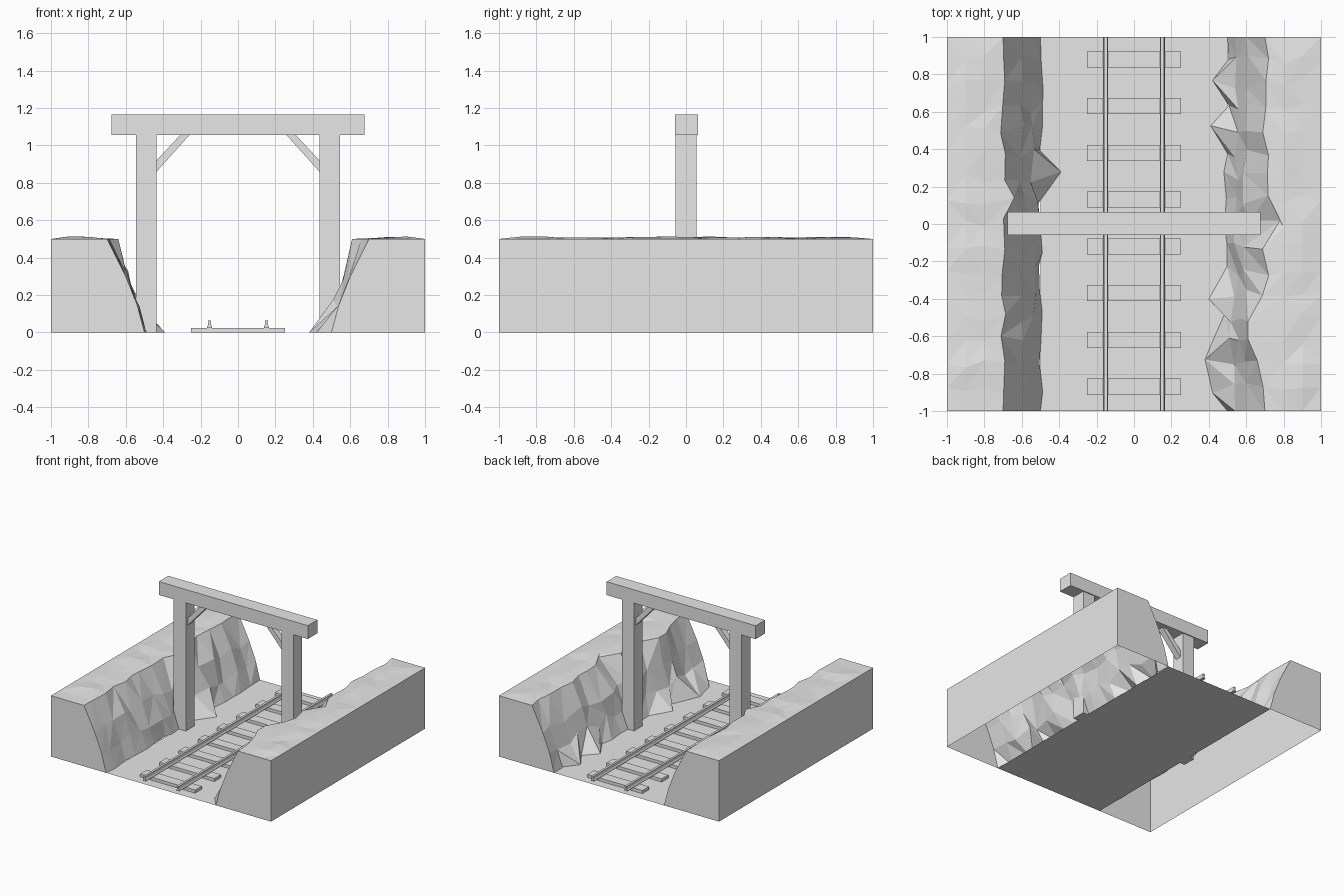
import bpy, bmesh, random

old = bpy.data.objects.get("Cube")
if old:
    bpy.data.objects.remove(old, do_unlink=True)

random.seed(4)
GREY = (0.8, 0.8, 0.8, 1)
grey = bpy.data.materials.new("plain_grey")
grey.use_nodes = True
grey.diffuse_color = GREY
grey.node_tree.nodes["Principled BSDF"].inputs["Base Color"].default_value = GREY


def finish(name, bm, recalc=True):
    if recalc:
        bmesh.ops.recalc_face_normals(bm, faces=bm.faces[:])
    mesh = bpy.data.meshes.new(name)
    bm.to_mesh(mesh)
    bm.free()
    mesh.materials.append(grey)
    obj = bpy.data.objects.new(name, mesh)
    bpy.context.collection.objects.link(obj)
    return obj


def prism(name, profile, y0, y1):
    """Extrude an (x, z) outline along y."""
    bm = bmesh.new()
    face = bm.faces.new([bm.verts.new((x, y0, z)) for x, z in profile])
    ext = bmesh.ops.extrude_face_region(bm, geom=[face])
    moved = [v for v in ext["geom"] if isinstance(v, bmesh.types.BMVert)]
    bmesh.ops.translate(bm, verts=moved, vec=(0, y1 - y0, 0))
    return finish(name, bm)


def box(name, x0, x1, y0, y1, z0, z1):
    return prism(name, [(x0, z0), (x1, z0), (x1, z1), (x0, z1)], y0, y1)


# Rocky banks: outer wall, uneven top and jagged cliff, open underneath
PROFILE = [(1, 0), (1, 0.5), (0.9, 0.5), (0.8, 0.5), (0.7, 0.5),
           (0.6, 0.3), (0.54, 0.15), (0.5, 0)]
EDGE, FOOT = 4, len(PROFILE) - 1
ROWS = 16


def bank(name, side, rough, foot_spurs, edge_shifts):
    bm = bmesh.new()
    rows = []
    for i in range(ROWS + 1):
        row = []
        inner = 0 < i < ROWS
        for j, (x, z) in enumerate(PROFILE):
            y = -1 + 2 * i / ROWS
            if inner and j > 1:
                y += random.uniform(-0.03, 0.03)
                if j < EDGE:
                    z += random.uniform(0, 0.014)
                else:
                    x += random.uniform(-rough, rough)
                if j == FOOT:
                    x = foot_spurs.get(i, x)
                elif j == EDGE:
                    x = edge_shifts.get(i, x)
                elif j > EDGE:
                    z += random.uniform(-0.03, 0.03)
                    x += 0.2 * (edge_shifts.get(i, 0.7) - 0.7)
            row.append(bm.verts.new((side * x, y, z)))
        rows.append(row)
    for a, b in zip(rows, rows[1:]):
        for j in range(FOOT):
            quad = [a[j], a[j + 1], b[j + 1], b[j]]
            if j == 0:
                bm.faces.new(quad)
                continue
            k = random.randint(0, 1)
            quad = quad[k:] + quad[:k]
            bm.faces.new(quad[:3])
            bm.faces.new([quad[0], quad[2], quad[3]])
    bm.faces.new(rows[0])
    bm.faces.new(rows[-1])
    finish(name, bm)


bank("right_bank", -1, 0.015, {10: 0.39}, {9: 0.64})
bank("left_bank", 1, 0.02,
     {1: 0.42, 2: 0.38, 3: 0.41, 5: 0.4, 12: 0.41, 14: 0.42},
     {2: 0.66, 3: 0.61, 4: 0.61, 8: 0.78, 6: 0.72})

# Track bed
bed = bmesh.new()
bed.faces.new([bed.verts.new((x, y, 0))
               for x, y in ((-0.5, -1), (0.5, -1), (0.5, 1), (-0.5, 1))])
finish("ground", bed, recalc=False)

# Sleepers
for i in range(8):
    y = 0.88 - 0.25 * i
    box(f"sleeper_{i + 1}", -0.25, 0.25, y - 0.043, y + 0.043, 0, 0.025)

# Rails and timber gantry, mirrored about the track
HALF_RAIL = [(0.014, 0.025), (0.013, 0.032), (0.008, 0.042), (0.009, 0.065)]
BRACE = [(0.435, 0.86), (0.435, 0.92), (0.31, 1.055), (0.26, 1.055)]
for side, label in ((1, "left"), (-1, "right")):
    rail = HALF_RAIL + [(-x, z) for x, z in reversed(HALF_RAIL)]
    prism(label + "_rail", [(x + side * 0.152, z) for x, z in rail], -1, 1)
    box(label + "_post", side * 0.435, side * 0.545, -0.057, 0.055, 0, 1.055)
    prism(label + "_brace", [(side * x, z) for x, z in BRACE], -0.025, 0.025)
box("cross_beam", -0.677, 0.677, -0.06, 0.063, 1.055, 1.165)
